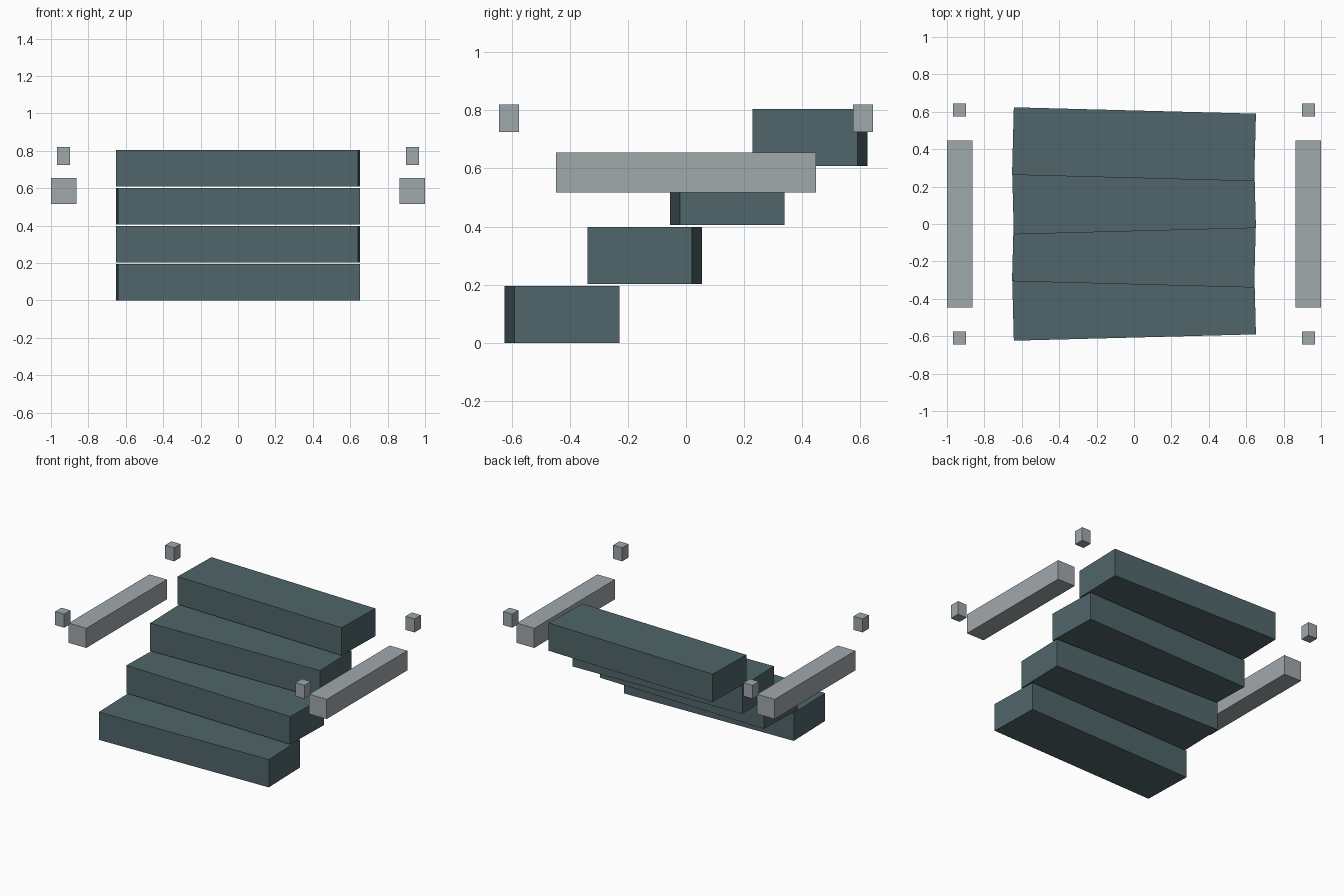
import bpy, math

if "Cube" in bpy.data.objects:
    bpy.data.objects.remove(bpy.data.objects["Cube"])


def material(name, rgb):
    m = bpy.data.materials.new(name)
    m.diffuse_color = (*rgb, 1.0)
    m.use_nodes = True
    m.node_tree.nodes["Principled BSDF"].inputs["Base Color"].default_value = m.diffuse_color
    return m


slate = material("dark_slate", (0.080, 0.133, 0.144))
grey = material("light_grey", (0.352, 0.392, 0.407))


def box(name, centre, size, mat, turn=0.0):
    bpy.ops.mesh.primitive_cube_add(size=1, location=centre, rotation=(0, 0, turn))
    ob = bpy.context.object
    ob.name = name
    ob.scale = size
    ob.data.materials.append(mat)
    return ob


# Four stair blocks, each turned slightly the other way
for i in range(4):
    turn = math.radians(1.5) * (1 if i % 2 == 0 else -1)
    box(f"step_{i + 1}", (0, -0.4265 + 0.2843 * i, 0.0975 + 0.203 * i),
        (1.295, 0.361, 0.195), slate, turn)

# Side rails and small corner blocks, mirrored left and right
for side, s in (("left", -1), ("right", 1)):
    box(f"rail_{side}", (s * 0.932, 0, 0.586), (0.136, 0.894, 0.138), grey)
    for end, e in (("front", -1), ("back", 1)):
        box(f"corner_block_{end}_{side}", (s * 0.932, e * 0.609, 0.773),
            (0.07, 0.07, 0.095), grey)
